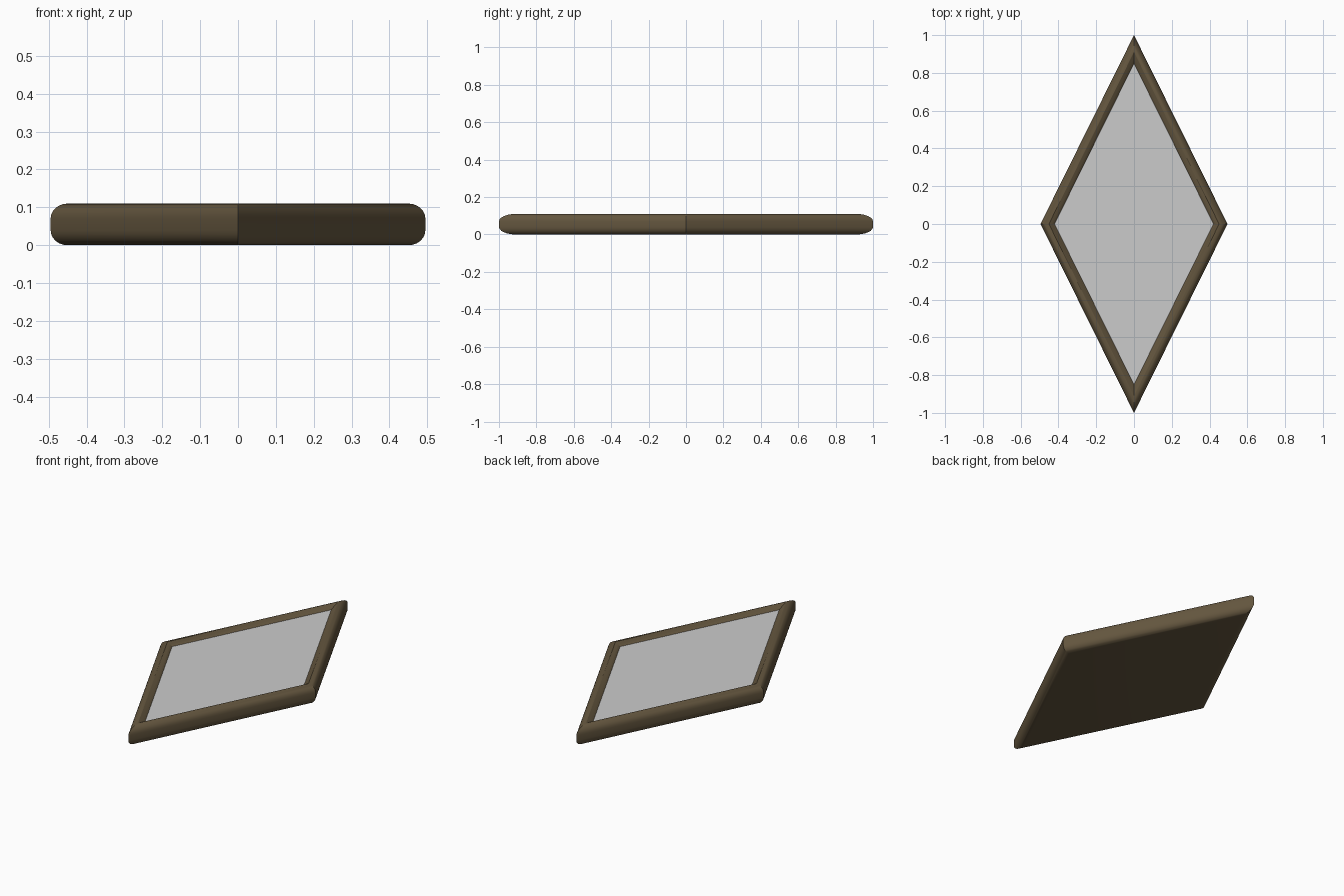
import bpy, bmesh
from math import sin, cos, radians

if "Cube" in bpy.data.objects:
    bpy.data.objects.remove(bpy.data.objects["Cube"])

HX, HY, H = 0.495, 1.0, 0.11      # half diagonals and thickness
R, RIM, PANE, ZP = 0.04, 0.91, 0.85, 0.09


def material(name, col):
    m = bpy.data.materials.new(name)
    m.diffuse_color = col
    m.use_nodes = True
    m.node_tree.nodes["Principled BSDF"].inputs["Base Color"].default_value = m.diffuse_color
    return m


def rhombus_loft(name, profile, cap_start, cap_end, mat):
    """Loft (scale, z) profile points around a rhombus with mitred corners."""
    bm = bmesh.new()
    rings = [[bm.verts.new((x * s, y * s, z)) for x, y in
              ((HX, 0), (0, HY), (-HX, 0), (0, -HY))] for s, z in profile]
    for a, b in zip(rings, rings[1:]):
        for i in range(4):
            j = (i + 1) % 4
            bm.faces.new((a[i], a[j], b[j], b[i]))
    if cap_start:
        bm.faces.new(rings[0][::-1])
    if cap_end:
        bm.faces.new(rings[-1])
    me = bpy.data.meshes.new(name)
    bm.to_mesh(me)
    bm.free()
    ob = bpy.data.objects.new(name, me)
    bpy.context.collection.objects.link(ob)
    me.materials.append(mat)
    bpy.context.view_layer.objects.active = ob
    ob.select_set(True)
    bpy.ops.object.shade_smooth_by_angle(angle=radians(30))
    ob.select_set(False)
    return ob


# Frame: closed back, rounded outer edge, bevelled inner lip
STEPS = 6
angles = [radians(90 * i / STEPS) for i in range(STEPS + 1)]
lower = [(RIM + (1 - RIM) * sin(a), R - R * cos(a)) for a in angles]
upper = [(s, H - z) for s, z in reversed(lower)]
inner = [(0.88, 0.102), (PANE, ZP)]
rhombus_loft("frame", lower + upper + inner, True, False,
             material("wood", (0.13, 0.095, 0.05, 1)))

# Mirror pane set into the frame
rhombus_loft("mirror_pane", [(PANE, ZP)], False, True,
             material("mirror_grey", (0.6, 0.6, 0.6, 1)))
